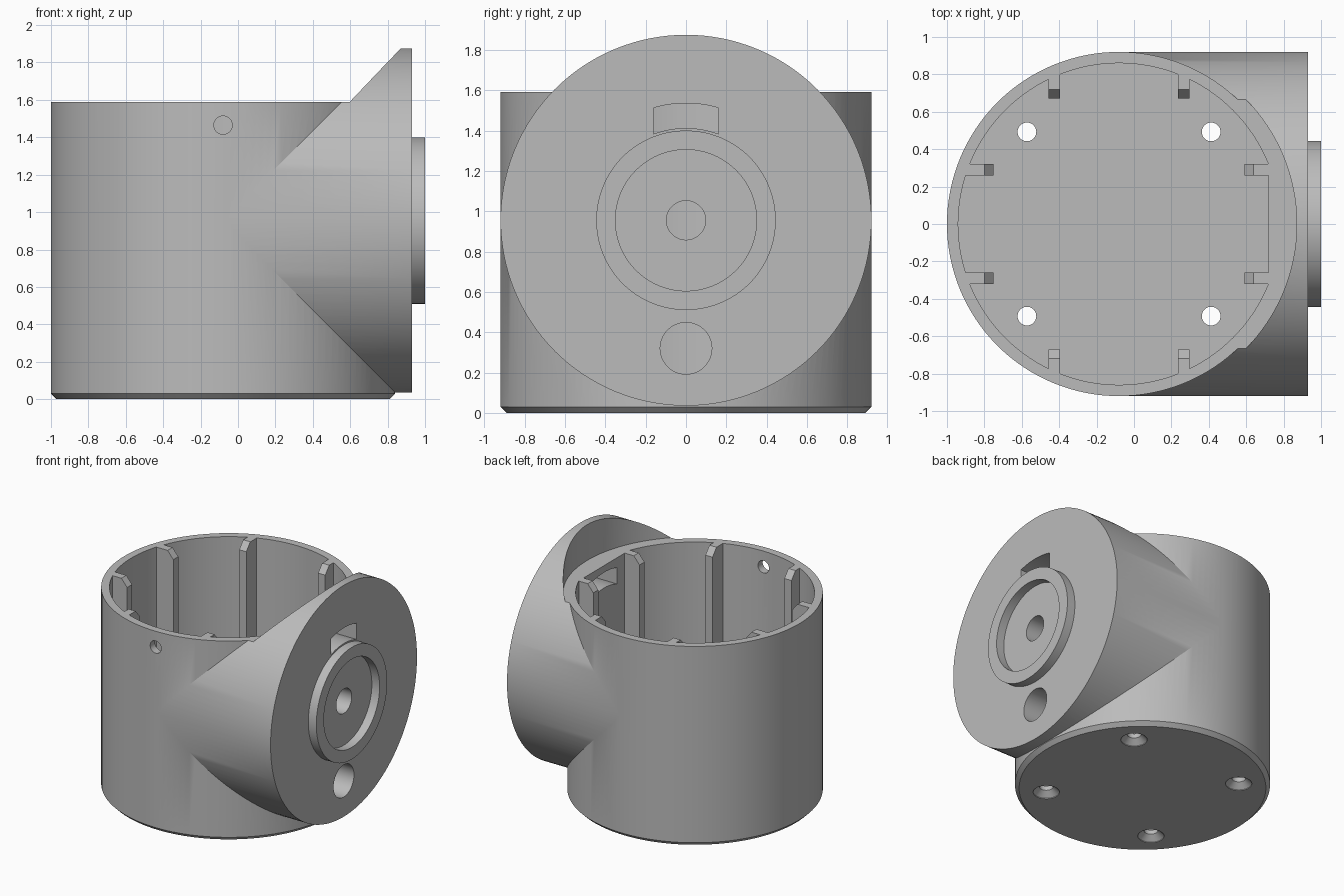
import bpy, bmesh, math
from mathutils import Matrix, Vector

if "Cube" in bpy.data.objects:
    bpy.data.objects.remove(bpy.data.objects["Cube"])

CX, R, RIM = -0.08, 0.92, 1.59      # cup axis, shared outer radius, rim height
AZ = 0.955                          # height of the side arm axis
SEG = 128

grey = bpy.data.materials.new("warm_grey")
grey.diffuse_color = (0.5, 0.5, 0.5, 1)
grey.use_nodes = True
grey.node_tree.nodes["Principled BSDF"].inputs["Base Color"].default_value = grey.diffuse_color


def make(name, bm):
    bmesh.ops.recalc_face_normals(bm, faces=bm.faces[:])
    me = bpy.data.meshes.new(name)
    bm.to_mesh(me)
    bm.free()
    ob = bpy.data.objects.new(name, me)
    me.materials.append(grey)
    bpy.context.collection.objects.link(ob)
    return ob


def loft(name, rings):
    """Closed solid through rings of points, capped at both ends."""
    bm = bmesh.new()
    loops = [[bm.verts.new(p) for p in ring] for ring in rings]
    for a, b in zip(loops, loops[1:]):
        for i in range(len(a)):
            j = (i + 1) % len(a)
            bm.faces.new((a[i], a[j], b[j], b[i]))
    bm.faces.new(loops[0])
    bm.faces.new(loops[-1])
    return make(name, bm)


def turned(name, profile, centre, axis="Z", seg=SEG):
    """Solid turned from (position, radius) pairs about the z, x or y axis."""
    rings = []
    for t, r in profile:
        ring = []
        for i in range(seg):
            a = math.tau * i / seg
            c, s = r * math.cos(a), r * math.sin(a)
            off = {"Z": (c, s, t), "X": (t, c, s), "Y": (c, t, s)}[axis]
            ring.append(Vector(centre) + Vector(off))
        rings.append(ring)
    return loft(name, rings)


def combine(target, tool, operation):
    tool.hide_render = True
    mod = target.modifiers.new("boolean", "BOOLEAN")
    mod.operation, mod.solver, mod.object = operation, "EXACT", tool
    bpy.context.view_layer.objects.active = target
    bpy.ops.object.modifier_apply(modifier=mod.name)
    bpy.data.objects.remove(tool, do_unlink=True)


# Cup body with chamfered foot
body = turned("housing", [(0, R - 0.03), (0.03, R), (RIM, R)], (CX, 0, 0))

# Side arm, trimmed above the rim to clear a round lid
arm = turned("side_arm", [(CX, R - 0.0005), (0.93, R - 0.0005)], (0, 0, AZ), "X")
combine(body, arm, "UNION")
lid_space = turned("lid_space", [(RIM, 0.95), (2.3, 0.95)], (CX, 0, 0))
combine(body, lid_space, "DIFFERENCE")

# Raised locating ring on the arm face
boss = turned("locating_ring", [(0.88, 0.445), (1.0, 0.445)], (0, 0, AZ), "X")
combine(body, boss, "UNION")
recess = turned("ring_recess", [(0.932, 0.35), (1.1, 0.35)], (0, 0, AZ), "X")
combine(body, recess, "DIFFERENCE")

# Cavity with a flat wall towards the arm
cavity = turned("cavity", [(0.08, 0.86), (2.2, 0.86)], (CX, 0, 0))
flat = loft("flat_wall", [[(x, y, z) for x, y in
            ((0.72, -1), (1.2, -1), (1.2, 1), (0.72, 1))] for z in (-0.1, 2.4)])
combine(cavity, flat, "DIFFERENCE")

# Inner ribs with chamfered top corners, two on each of four sides
rib_profile = [(0.67, 0), (0.97, 0), (0.97, RIM), (0.72, RIM), (0.67, RIM - 0.06)]
for quarter in range(4):
    offset = 0.29 if quarter % 2 == 0 else 0.347
    turn = Matrix.Translation((CX, 0, 0)) @ Matrix.Rotation(quarter * math.pi / 2, 4, "Z")
    for side in (-1, 1):
        rib = loft("rib", [[turn @ Vector((d, side * offset + w, z))
                            for d, z in rib_profile] for w in (-0.031, 0.031)])
        combine(cavity, rib, "DIFFERENCE")
combine(body, cavity, "DIFFERENCE")

# Countersunk screw holes in the floor
for sx in (-1, 1):
    for sy in (-1, 1):
        screw = turned("screw_hole", [(-0.02, 0.095), (0.005, 0.095), (0.045, 0.05), (0.2, 0.05)],
                       (CX + sx * 0.4925, sy * 0.4925, 0), seg=48)
        combine(body, screw, "DIFFERENCE")

# Axle hole and cable hole through the arm
for z, r in ((AZ, 0.097), (0.32, 0.128)):
    combine(body, turned("arm_hole", [(0.55, r), (1.1, r)], (0, 0, z), "X", 64), "DIFFERENCE")

# Curved slot above the locating ring
slot_outline = []
for r, direction in ((0.457, 1), (0.58, -1)):
    half = math.asin(0.16 / r)
    for i in range(13):
        a = direction * half * (i / 6 - 1)
        slot_outline.append((r * math.sin(a), AZ + r * math.cos(a)))
slot = loft("slot", [[(x, y, z) for y, z in slot_outline] for x in (0.55, 1.1)])
combine(body, slot, "DIFFERENCE")

# Small pin hole in the front wall
pin = turned("pin_hole", [(-1.1, 0.049), (-0.75, 0.049)], (CX, 0, 1.465), "Y", 48)
combine(body, pin, "DIFFERENCE")

# Smooth curved walls, sharp edges kept
bpy.ops.object.select_all(action="DESELECT")
body.select_set(True)
bpy.context.view_layer.objects.active = body
bpy.ops.object.shade_smooth_by_angle(angle=math.radians(25))
